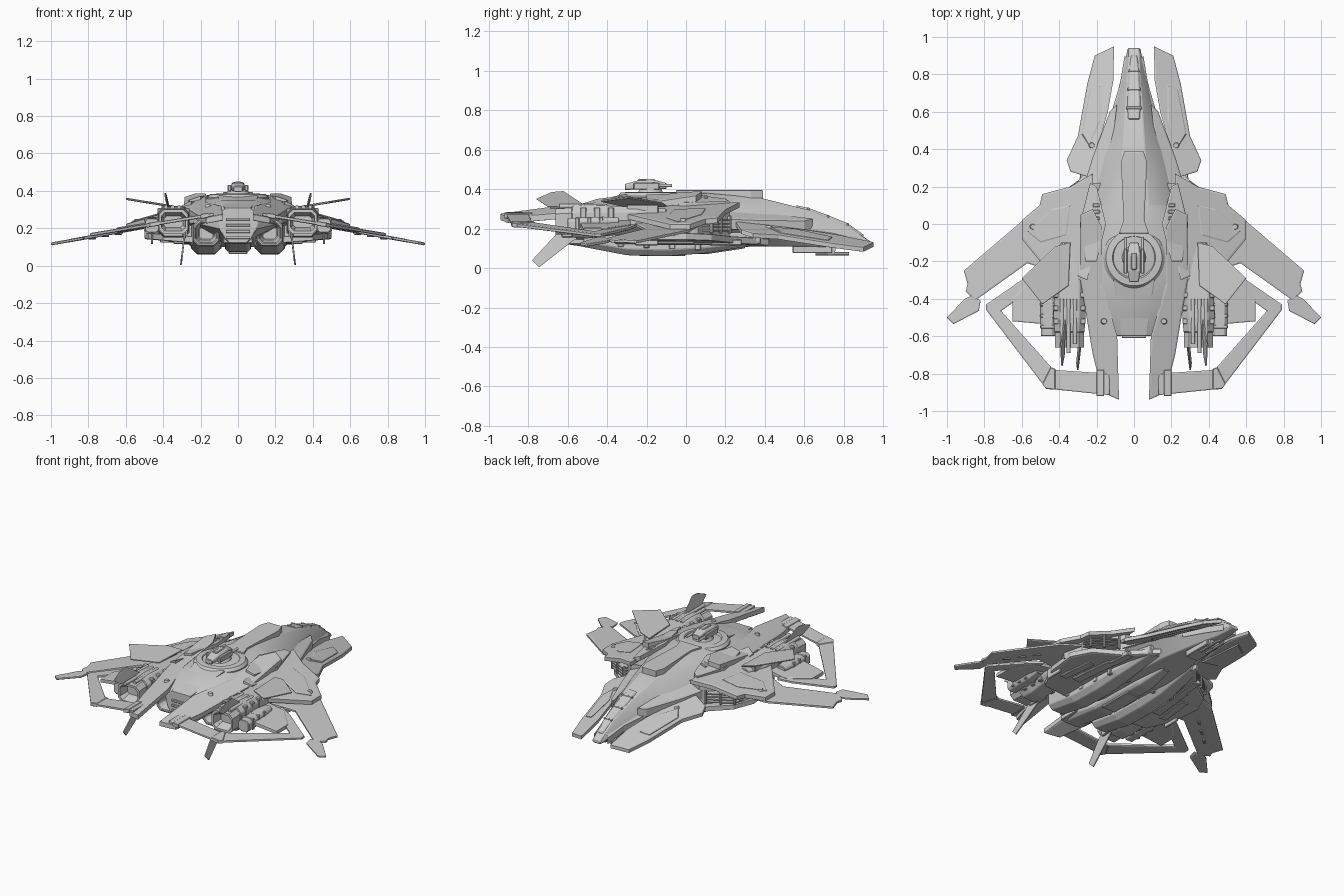
import bpy, bmesh
from math import radians, sin, cos, pi
from mathutils import Vector, Matrix


def finish(bm, name, mirror=False, bevel=0.0, smooth=0):
    bmesh.ops.recalc_face_normals(bm, faces=bm.faces)
    me = bpy.data.meshes.new(name)
    bm.to_mesh(me)
    bm.free()
    ob = bpy.data.objects.new(name, me)
    bpy.context.collection.objects.link(ob)
    if mirror:
        ob.modifiers.new("Mirror", 'MIRROR').use_clip = False
    if bevel:
        b = ob.modifiers.new("Bevel", 'BEVEL')
        b.width, b.segments, b.limit_method = bevel, 1, 'ANGLE'
    if smooth:
        bpy.ops.object.select_all(action='DESELECT')
        ob.select_set(True)
        bpy.context.view_layer.objects.active = ob
        bpy.ops.object.shade_smooth_by_angle(angle=radians(smooth))
    return ob


def prism(name, pts, off, inset=0.0, depth=0.003, mirror=True):
    """Polygon of 3D points extruded by a vector, with raised panels on both faces."""
    bm = bmesh.new()
    off = Vector(off)
    a = [bm.verts.new(p) for p in pts]
    b = [bm.verts.new(Vector(p) + off) for p in pts]
    caps = [bm.faces.new(a), bm.faces.new(b[::-1])]
    n = len(a)
    for i in range(n):
        bm.faces.new((a[i], b[i], b[(i + 1) % n], a[(i + 1) % n]))
    bmesh.ops.recalc_face_normals(bm, faces=bm.faces)
    if inset:
        for f in caps:
            bmesh.ops.inset_region(bm, faces=[f], thickness=inset, depth=depth)
    return finish(bm, name, mirror)


def plate(name, xy, plane, thick, inset=0.008, mirror=True):
    """Plan outline laid on the plane z = a + b*x + c*y, thickened downwards."""
    a, b, c = plane
    return prism(name, [(x, y, a + b * x + c * y) for x, y in xy], (0, 0, -thick), inset, mirror=mirror)


def loft(name, secs, mirror=False, bevel=0.0, smooth=0):
    """Skin through closed sections (y, [(x, z), ...])."""
    bm = bmesh.new()
    rings = [[bm.verts.new((x, y, z)) for x, z in s] for y, s in secs]
    n = len(rings[0])
    for r, q in zip(rings, rings[1:]):
        for i in range(n):
            bm.faces.new((r[i], r[(i + 1) % n], q[(i + 1) % n], q[i]))
    bm.faces.new(rings[0])
    bm.faces.new(rings[-1])
    return finish(bm, name, mirror, bevel, smooth)


def sym(half):
    return half + [(-x, z) for x, z in reversed(half)]


def octo(y, cx, cz, w, h, k=0.4):
    """Chamfered box section with half width w and half height h."""
    c = k * min(w, h)
    return (y, [(cx + sx, cz + sz) for sx, sz in
                [(w, h - c), (w - c, h), (c - w, h), (-w, h - c), (-w, c - h), (c - w, -h), (w - c, -h), (w, c - h)]])


def box(name, loc, size, mirror=True, bevel=0.004, rot=(0, 'X')):
    bm = bmesh.new()
    m = Matrix.Translation(loc) @ Matrix.Rotation(radians(rot[0]), 4, rot[1]) @ Matrix.Diagonal((*size, 1))
    bmesh.ops.create_cube(bm, size=1, matrix=m)
    return finish(bm, name, mirror, bevel)


def tube(name, loc, r, length, axis='Z', mirror=True, r2=None, seg=16):
    bm = bmesh.new()
    m = Matrix.Translation(loc)
    if axis != 'Z':
        m = m @ Matrix.Rotation(radians(90), 4, 'X' if axis == 'Y' else 'Y')
    bmesh.ops.create_cone(bm, cap_ends=True, segments=seg, radius1=r, radius2=r if r2 is None else r2,
                          depth=length, matrix=m)
    return finish(bm, name, mirror, smooth=40)


# Central fuselage: top, shoulder, waist and keel points per section
hull = [(.94, .025, .13, .03, .125, .035, .115, .02, .105), (.82, .03, .215, .05, .18, .06, .14, .03, .10),
        (.62, .045, .295, .08, .25, .11, .18, .06, .11), (.38, .06, .355, .13, .30, .2, .2, .1, .11),
        (.1, .08, .38, .19, .33, .29, .2, .12, .10), (-.2, .1, .383, .24, .33, .29, .22, .09, .10),
        (-.45, .09, .35, .2, .31, .24, .23, .08, .14), (-.6, .07, .30, .12, .27, .1, .2, .07, .14)]
loft("fuselage", [(s[0], sym([(s[i], s[i + 1]) for i in (1, 3, 5, 7)])) for s in hull], bevel=.004, smooth=25)

# Cockpit canopy and dorsal spine
loft("canopy", [(y, sym([(w * .6, z), (w, z - .02), (w, z - .05)])) for y, w, z in
                [(.9, .02, .168), (.82, .034, .226), (.72, .042, .267), (.62, .045, .304), (.56, .04, .318)]], bevel=.003)
for i, (y, z) in enumerate([(.82, .222), (.72, .263), (.62, .3)]):
    box("canopy_frame_%d" % i, (0, y, z), (.06 + .012 * i, .012, .012), False, .002, (-22, 'X'))
plate("dorsal_spine", [(-.05, .39), (.05, .39), (.07, .33), (.055, .02), (.08, -.05), (-.08, -.05), (-.055, .02), (-.07, .33)],
      (.392, 0, 0), .07, mirror=False)
plate("nose_cheek", [(.05, .9), (.075, .75), (.12, .6), (.09, .6), (.05, .75), (.035, .88)], (.52, -.8, -.38), .04, 0)

# Nose mandibles
MAND = (.376, -.35, -.22)
plate("mandible", [(.107, .95), (.21, .9), (.25, .75), (.30, .47), (.36, .34), (.34, .28), (.24, .25), (.14, .6), (.11, .77)],
      MAND, .022, .008)
plate("mandible_panel", [(.18, .74), (.235, .72), (.28, .48), (.24, .42), (.18, .55)], (.383, -.35, -.22), .02, .006)
plate("mandible_under_panel", [(.15, .8), (.22, .76), (.26, .48), (.2, .4)], (.354, -.35, -.22), .008, .006)

# Hull armour strakes and long tail blades
plate("side_armour", [(.09, .64), (.13, .6), (.22, .36), (.30, .1), (.30, -.28), (.25, -.3), (.17, .05), (.12, .4)],
      (.405, -.45, -.18), .05, .01)
plate("tail_blade", [(.17, -.02), (.22, .08), (.285, .05), (.29, -.28), (.22, -.7), (.17, -.9), (.08, -.94), (.09, -.6), (.17, -.32)],
      (.43, -.25, .145), .03, .01)
plate("rear_deck", [(.11, -.3), (-.11, -.3), (-.07, -.6), (.07, -.6)], (.44, 0, .22), .03, mirror=False)
plate("shoulder_fairing", [(.15, .0), (.2, .2), (.235, .22), (.29, .0), (.26, -.2), (.2, -.2)], (.425, -.32, -.05), .03)

# Shoulders carrying the wings, with side intakes between upper and lower decks
deck = [(.22, .27), (.34, .2), (.49, .16), (.505, .1), (.6, .02), (.6, -.08), (.42, -.3), (.22, -.3)]
plate("shoulder_deck", deck, (.395, -.29, 0), .025, .012)
plate("shoulder_floor", [(.14, .42), (.29, .24), (.44, .13), (.5, .0), (.48, -.2), (.4, -.36), (.16, -.36)],
      (.135, .08, 0), .03, .012)
loft("shoulder_core", [(y, [(.18, .3), (w, .37 - .29 * w), (w, .16), (.18, .13)]) for y, w in
                       [(.22, .25), (.14, .35), (.06, .46), (-.06, .5), (-.2, .42), (-.3, .34)]], True)
for i in range(4):
    z = .185 + i * .018
    prism("intake_slat_%d" % i, [(.30, .225, z), (.45, .14, z), (.47, .08, z), (.3, .14, z)], (0, 0, .007))
for i, (x, y) in enumerate([(.30, .22), (.38, .175), (.45, .13)]):
    box("intake_post_%d" % i, (x, y, .22), (.014, .02, .09), rot=(-30, 'Z'))
plate("wing_root_panel", [(.34, .1), (.44, .08), (.57, -.04), (.5, -.1), (.36, -.06)], (.401, -.29, 0), .02)

# Main wings, tips and raised feather panels
plate("main_wing", [(.45, .06), (.6, .015), (.91, -.25), (.89, -.32), (.90, -.36), (.85, -.41), (.57, -.21), (.42, -.26)],
      (.302, -.18, 0), .012, .01)
plate("wing_tip", [(.865, -.38), (.905, -.4), (1.0, -.5), (.965, -.535), (.83, -.465), (.82, -.41)], (.301, -.18, 0), .01, .006)
for i in range(3):
    box("wing_underside_rib_%d" % i, (.64 + .07 * i, -.15 - .06 * i, .173 - .0126 * i), (.05, .015, .015), rot=(-40, 'Z'))
plate("feather_panel", [(.34, -.1), (.42, -.12), (.6, -.29), (.49, -.43), (.35, -.33)], (.262, .165, 0), .006, .006)
box("feather_mount", (.38, -.22, .295), (.06, .16, .05))

# Rear open-frame wings
plate("ring_wing", [(.5, -.25), (.58, -.285), (.79, -.43), (.79, -.46), (.47, -.88), (.13, -.915), (.13, -.80),
                    (.43, -.78), (.71, -.465), (.62, -.4), (.5, -.38)], (.302, -.165, 0), .012, .007)
plate("ring_inner_panel", [(.34, -.28), (.54, -.28), (.65, -.4), (.65, -.52), (.43, -.54), (.34, -.5)], (.308, -.165, 0), .022)
plate("ring_joint", [(.16, -.78), (.2, -.78), (.2, -.92), (.16, -.92)], (.306, -.165, 0), .02, .005)
plate("ring_corner_cap", [(.42, -.775), (.445, -.765), (.49, -.855), (.47, -.882), (.42, -.886)], (.305, -.165, 0), .018, .005)

# Upper engine nacelles
loft("nacelle", [octo(-.1, .34, .27, .05, .03), octo(-.25, .345, .245, .08, .065),
                 octo(-.5, .345, .235, .085, .085), octo(-.58, .345, .235, .08, .08)], True, .004)
loft("nacelle_exhaust", [octo(-.5, .345, .24, .075, .07), octo(-.66, .345, .235, .078, .065),
                         octo(-.66, .345, .235, .065, .05), octo(-.6, .345, .235, .05, .03)], True)
for i in range(3):
    box("nacelle_rib_%d" % i, (.345, -.38 - .07 * i, .24), (.172, .03, .135))
for i, (x, e) in enumerate([(.315, -.64), (.35, -.69), (.385, -.64)]):
    tube("nacelle_pipe_%d" % i, (x, (e - .4) / 2, .313), .011, -.4 - e, 'Y', seg=10)
loft("outer_booster", [octo(-.34, .46, .225, .03, .03), octo(-.42, .46, .22, .04, .04), octo(-.6, .46, .215, .038, .038)], True, .003)
for i in range(3):
    box("booster_rib_%d" % i, (.46, -.43 - .06 * i, .22), (.084, .02, .075))

# Lower main engines and keel
loft("main_engine", [octo(.38, .15, .15, .04, .03), octo(.1, .17, .145, .07, .07), octo(-.1, .17, .145, .078, .085),
                     octo(-.3, .17, .155, .078, .09), octo(-.52, .17, .175, .07, .068),
                     octo(-.52, .17, .175, .056, .052), octo(-.44, .17, .175, .04, .036)], True, .004)
for i in range(4):
    box("engine_band_%d" % i, (.17, .06 - .13 * i, .15 + .006 * i), (.164, .03, .12))
loft("keel", [octo(.3, 0, .12, .03, .02), octo(.1, 0, .11, .06, .04), octo(-.3, 0, .115, .07, .04),
              octo(-.6, 0, .18, .07, .06)], bevel=.004)
box("keel_pod", (0, -.12, .077), (.1, .24, .03), False)
box("stern_block", (0, -.52, .2), (.16, .15, .16), False)
for i in range(4):
    box("stern_slat_%d" % i, (0, -.6, .15 + i * .033), (.13, .02, .014), False, .002)

# Ventral panels
for i, (x, y, w, l) in enumerate([(.3, -.02, .06, .3), (.38, -.08, .05, .24), (.27, .2, .05, .16)]):
    box("ventral_panel_%d" % i, (x, y, .108 + .08 * x), (w, l, .03), rot=(6, 'Z'))

# Chin gun under the nose
box("chin_mount", (0, .64, .1), (.09, .2, .05), False)
tube("chin_ball", (0, .73, .1), .03, .07, 'X', False)
tube("chin_barrel", (.02, .74, .072), .009, .17, 'Y', seg=8)

# Upper and lower tail fins
prism("upper_fin", [(.365, -.5, .31), (.385, -.62, .39), (.388, -.68, .385), (.382, -.76, .35), (.37, -.7, .31)], (.006, 0, 0), .004, .001)
prism("lower_fin", [(.28, -.55, .15), (.28, -.64, .19), (.297, -.78, .04), (.302, -.745, .003), (.285, -.57, .14)], (.007, 0, 0), .004, .001)
box("lower_fin_mount", (.285, -.56, .18), (.03, .14, .05))
box("wing_pylon", (.46, -.2, .15), (.012, .12, .07))

# Dorsal turret: ring collar, base and twin guns
bm = bmesh.new()
prof = [(.165, .33), (.165, .365), (.15, .382), (.115, .385), (.105, .37), (.105, .33)]
rows = [[bm.verts.new((r * cos(2 * pi * i / 40), -.18 + r * sin(2 * pi * i / 40), z)) for r, z in prof] for i in range(40)]
for i in range(40):
    p, q = rows[i], rows[(i + 1) % 40]
    for j in range(6):
        bm.faces.new((p[j], q[j], q[(j + 1) % 6], p[(j + 1) % 6]))
finish(bm, "turret_collar", smooth=30)
tube("turret_base", (0, -.18, .385), .07, .03, mirror=False, r2=.055, seg=24)
loft("turret_body", [octo(-.31, 0, .41, .025, .015), octo(-.25, 0, .42, .035, .022), octo(-.16, 0, .425, .035, .022),
                     octo(-.1, 0, .415, .025, .015)], bevel=.003)
box("turret_sight", (0, -.2, .44), (.03, .09, .02), False)
box("turret_cheek", (.045, -.2, .415), (.02, .13, .035))
tube("turret_barrel", (.045, -.115, .418), .008, .09, 'Y', seg=10)

# Round hatches and small vents
for i, (x, y, z) in enumerate([(.54, -.015, .243), (.16, -.52, .32), (.225, .42, .208)]):
    tube("hatch_%d" % i, (x, y, z), .018, .016, r2=.013)
for i in range(3):
    box("dorsal_vent_%d" % i, (.2, .03 + .035 * i, .357), (.04, .02, .016), rot=(18, 'Y'))
